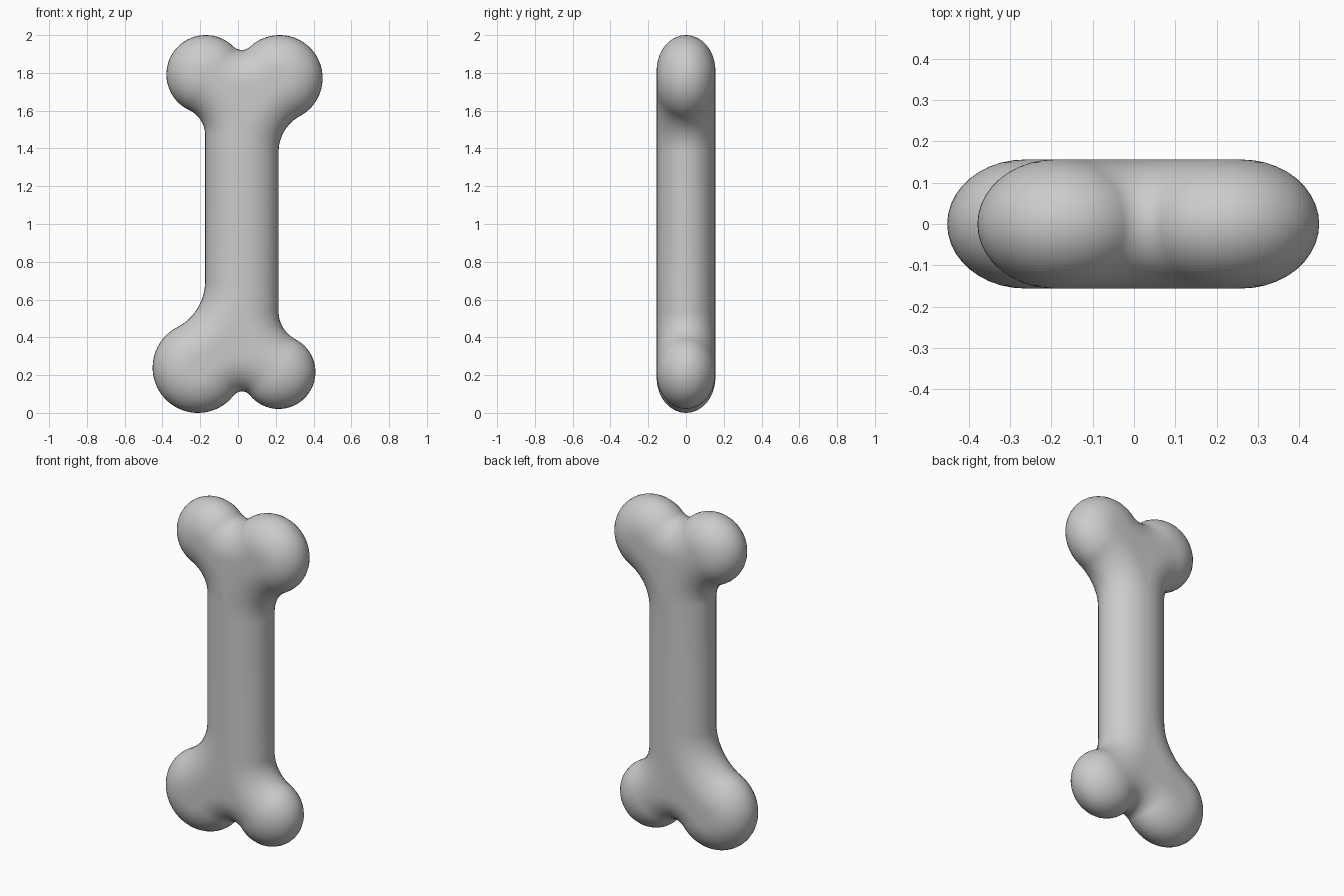
import bpy
import bmesh
import math
from mathutils import Vector

cube = bpy.data.objects.get("Cube")
if cube:
    bpy.data.objects.remove(cube)

HALF_DEPTH = 0.156     # half thickness, front to back
ROUND = 0.188          # how far the rounded rim reaches inward
RIM_STEPS = 10         # rings from the rim to each face
SHAFT = {-1: -0.174, 1: 0.215}

# Knobs of the outline: centre and radius, in the x-z plane
top_right = (Vector((0.22, 1.772)), 0.228)
top_left = (Vector((-0.171, 1.792)), 0.208)
low_left = (Vector((-0.212, 0.24)), 0.24)
low_right = (Vector((0.215, 0.216)), 0.195)


def shaft_fillet(knob, side, toward, r):
    """Hollow arc touching a knob and the shaft edge."""
    c, radius = knob
    x = SHAFT[side] + side * r
    dz = math.sqrt((radius + r) ** 2 - (x - c.x) ** 2)
    return Vector((x, c.y + toward * dz)), r


def notch_fillet(a, b, up, r):
    """Hollow arc touching two neighbouring knobs."""
    (ca, ra), (cb, rb) = a, b
    span = cb - ca
    d = span.length
    p, q = ra + r, rb + r
    along = (d * d + p * p - q * q) / (2 * d)
    across = span.normalized().orthogonal()
    if across.y * up < 0:
        across = -across
    return ca + span / d * along + across * math.sqrt(p * p - along * along), r


def arc(circle, start, end, hollow):
    """Points and outward normals along an arc between two directions."""
    c, r = circle
    a0 = math.atan2(start.y, start.x)
    sweep = math.atan2(end.y, end.x) - a0
    sweep = -((-sweep) % math.tau) if hollow else sweep % math.tau
    steps = max(6, int(abs(sweep) / math.radians(5)))
    result = []
    for i in range(steps + 1):
        t = a0 + sweep * i / steps
        n = Vector((math.cos(t), math.sin(t)))
        result.append((c + n * r, -n if hollow else n))
    return result


# Hollow arcs that join the knobs to each other and to the shaft
top_notch = notch_fillet(top_right, top_left, 1, 0.065)
low_notch = notch_fillet(low_left, low_right, -1, 0.055)
tl_side = shaft_fillet(top_left, -1, -1, 0.147)
ll_side = shaft_fillet(low_left, -1, 1, 0.275)
lr_side = shaft_fillet(low_right, 1, 1, 0.165)
tr_side = shaft_fillet(top_right, 1, -1, 0.215)
EAST, WEST = Vector((1, 0)), Vector((-1, 0))

# Counter-clockwise walk around the outline
outline = []
for before, knob, after, in_dir, out_dir in (
        (tr_side, top_right, top_notch, WEST, None),
        (top_notch, top_left, tl_side, None, EAST),
        (ll_side, low_left, low_notch, EAST, None),
        (low_notch, low_right, lr_side, None, WEST)):
    if in_dir:      # shaft edge into the knob
        outline += arc(before, in_dir, knob[0] - before[0], True)[:-1]
    outline += arc(knob, before[0] - knob[0], after[0] - knob[0], False)[:-1]
    if out_dir:     # knob down to the shaft edge
        outline += arc(after, knob[0] - after[0], out_dir, True)
    else:           # notch across to the next knob
        nxt = top_left if after is top_notch else low_right
        outline += arc(after, knob[0] - after[0], nxt[0] - after[0], True)[:-1]

# Bone: rings of the outline, offset inward along an elliptical rim
bm = bmesh.new()
rings = []
for k in range(-RIM_STEPS, RIM_STEPS + 1):
    t = k / RIM_STEPS * math.pi / 2
    inset = ROUND * (1 - math.cos(t))
    y = HALF_DEPTH * math.sin(t)
    rings.append([bm.verts.new((p.x - n.x * inset, y, p.y - n.y * inset))
                  for p, n in outline])
count = len(outline)
for lower, upper in zip(rings, rings[1:]):
    for i in range(count):
        j = (i + 1) % count
        bm.faces.new((lower[i], lower[j], upper[j], upper[i]))
bm.faces.new(rings[0])
bm.faces.new(rings[-1])
bmesh.ops.recalc_face_normals(bm, faces=bm.faces)

mesh = bpy.data.meshes.new("bone")
bm.to_mesh(mesh)
bm.free()
bone = bpy.data.objects.new("bone", mesh)
bpy.context.collection.objects.link(bone)

# Plain grey
grey = bpy.data.materials.new("light grey")
grey.use_nodes = True
color = (0.6, 0.6, 0.6, 1)
grey.diffuse_color = color
grey.node_tree.nodes["Principled BSDF"].inputs["Base Color"].default_value = color
mesh.materials.append(grey)

bpy.context.view_layer.objects.active = bone
bone.select_set(True)
bpy.ops.object.shade_smooth_by_angle(angle=math.radians(40))
